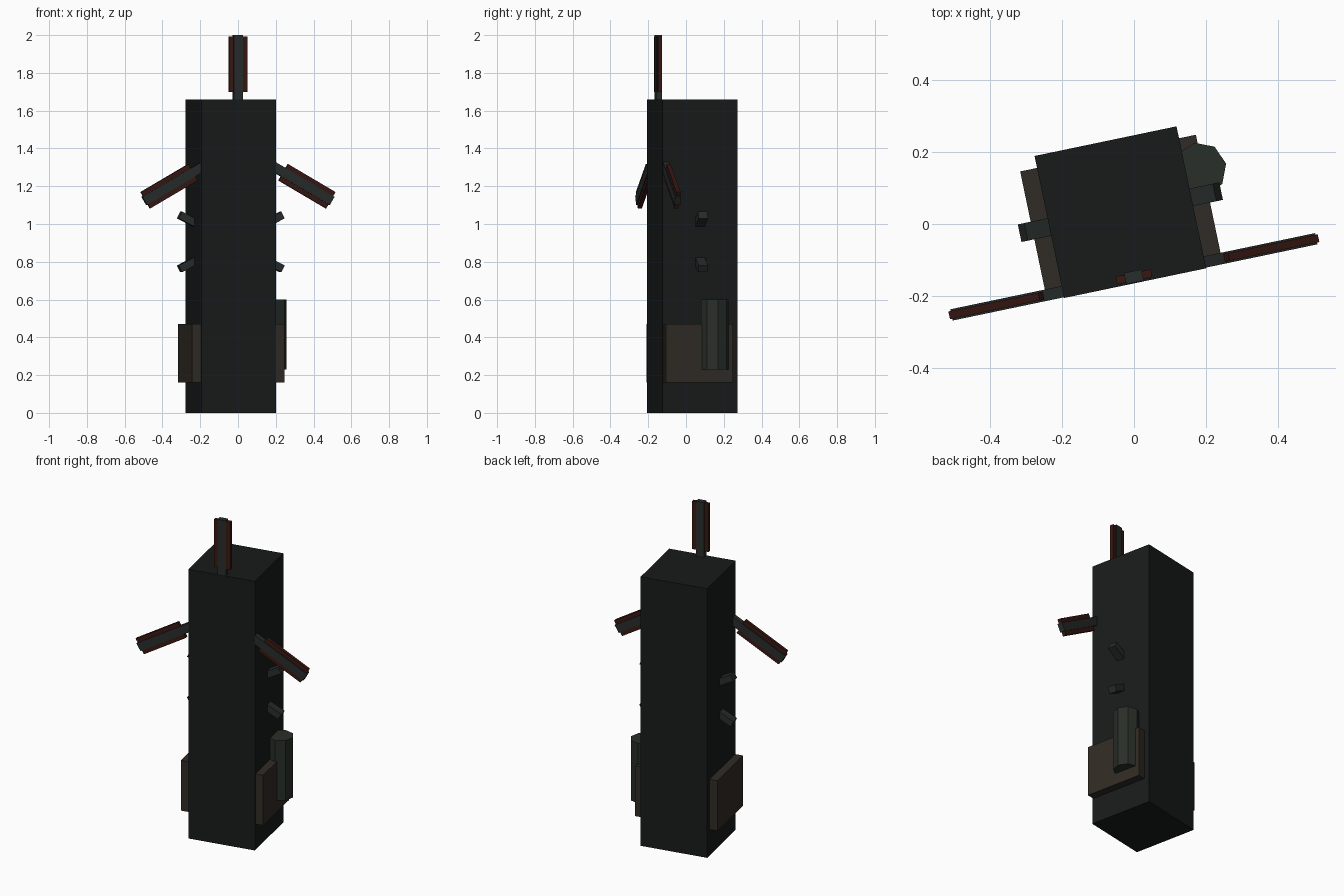
import bpy
from math import radians
from mathutils import Matrix

if "Cube" in bpy.data.objects:
    bpy.data.objects.remove(bpy.data.objects["Cube"])

# The whole model is turned slightly about z and offset from the origin
FRAME = Matrix.Translation((-0.038, 0.033, 0)) @ Matrix.Rotation(radians(11.8), 4, 'Z')


def material(name, rgb):
    m = bpy.data.materials.new(name)
    m.diffuse_color = (*rgb, 1)
    m.use_nodes = True
    m.node_tree.nodes["Principled BSDF"].inputs["Base Color"].default_value = m.diffuse_color
    return m


BLACK = material("black", (0.009, 0.011, 0.010))
GREY = material("dark_grey", (0.020, 0.025, 0.023))
GREEN = material("green_grey", (0.022, 0.028, 0.022))
BROWN = material("brown", (0.030, 0.024, 0.018))
RED = material("dark_red", (0.040, 0.009, 0.006))


def finish(name, matrix, mat):
    o = bpy.context.object
    o.name = name
    o.data.transform(FRAME @ matrix)
    o.data.materials.append(mat)
    return o


def box(name, lo, hi, mat, matrix=Matrix()):
    bpy.ops.mesh.primitive_cube_add(size=1)
    mid = [(a + b) / 2 for a, b in zip(lo, hi)]
    size = [b - a for a, b in zip(lo, hi)]
    return finish(name, matrix @ Matrix.Translation(mid) @ Matrix.Diagonal((*size, 1)), mat)


# Tower
box("tower", (-0.202, -0.202, 0), (0.202, 0.202, 1.66), BLACK)

# Side panels
for side, a, b in (("left", -0.25, -0.19), ("right", 0.19, 0.25)):
    box(side + "_panel", (a, -0.195, 0.16), (b, 0.168, 0.47), BROWN)

# Eight-sided tank on the right
bpy.ops.mesh.primitive_cylinder_add(vertices=8, radius=0.075, depth=0.37)
finish("tank", Matrix.Translation((0.241, 0.072, 0.415)) @ Matrix.Rotation(radians(90), 4, 'Z'), GREEN)

# Crossed bars poking out of both sides
for i, angle in enumerate((27.2, -27.2)):
    m = Matrix.Translation((0, 0, 0.905)) @ Matrix.Rotation(radians(angle), 4, 'Y')
    box(f"cross_bar_{i + 1}", (-0.312, -0.025, -0.02), (0.312, 0.025, 0.02), GREY, m)

# Three sails: a spar with a flat blade
for i in range(3):
    m = Matrix.Translation((0, -0.184, 1.415)) @ Matrix.Rotation(radians(120 * i), 4, 'Y')
    box(f"sail_spar_{i + 1}", (-0.025, -0.016, 0), (0.025, 0.016, 0.585), GREY, m)
    box(f"sail_blade_{i + 1}", (-0.05, -0.011, 0.283), (0.05, 0.011, 0.578), RED, m)
